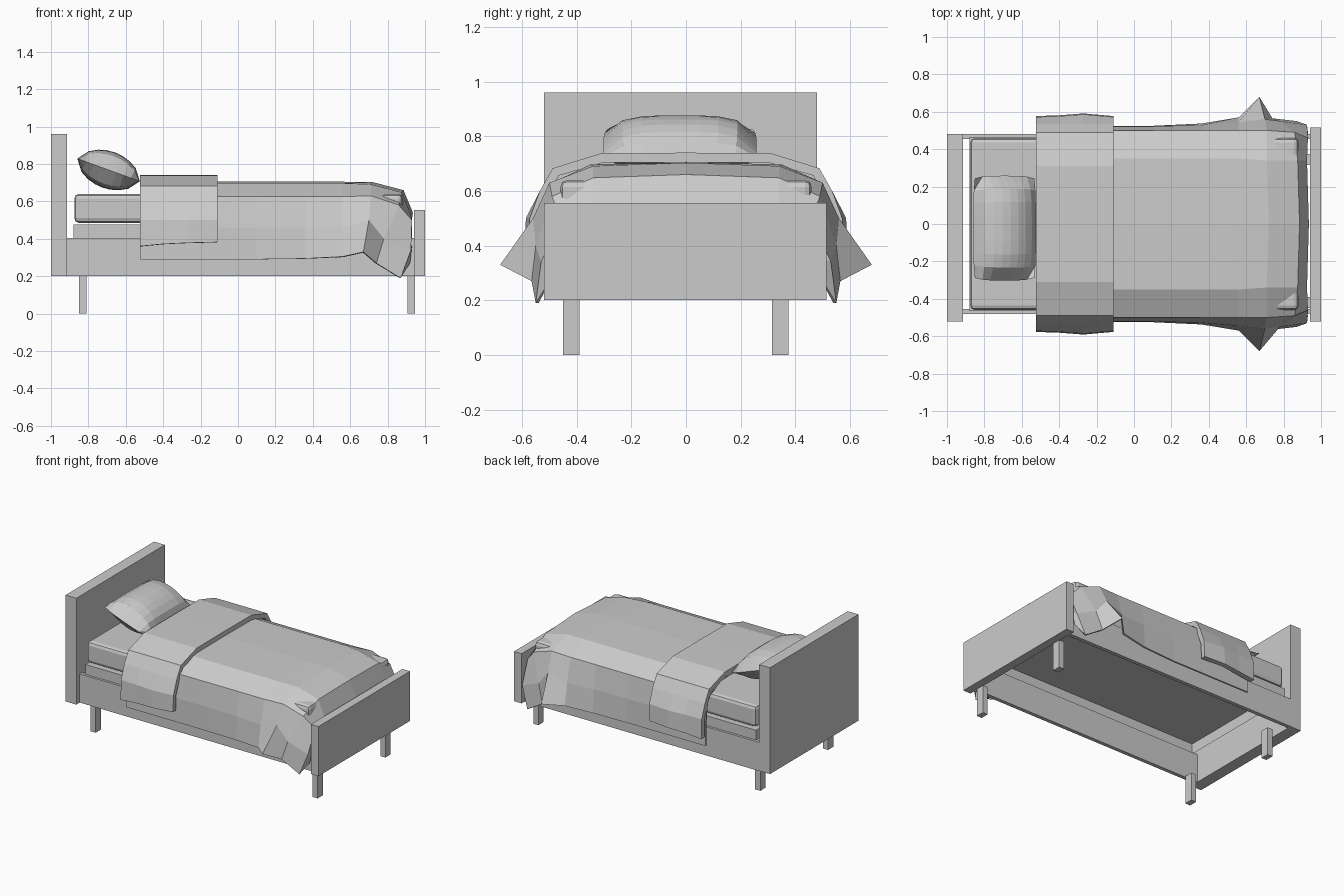
import bpy, bmesh, math
from mathutils import Matrix

cube = bpy.data.objects.get("Cube")
if cube:
    bpy.data.objects.remove(cube, do_unlink=True)

# One plain grey for the whole model
grey = bpy.data.materials.new("plain_grey")
grey.use_nodes = True
colour = (0.6, 0.6, 0.6, 1)
grey.diffuse_color = colour
grey.node_tree.nodes["Principled BSDF"].inputs["Base Color"].default_value = colour


def finish(name, bm):
    mesh = bpy.data.meshes.new(name)
    bm.to_mesh(mesh)
    bm.free()
    mesh.materials.append(grey)
    obj = bpy.data.objects.new(name, mesh)
    bpy.context.collection.objects.link(obj)
    return obj


def box(name, x, y, z, open_bottom=False, bevel=0):
    bm = bmesh.new()
    bmesh.ops.create_cube(bm, size=1)
    for v in bm.verts:
        v.co = [r[0] if c < 0 else r[1] for c, r in zip(v.co, (x, y, z))]
    bm.normal_update()
    if open_bottom:
        down = [f for f in bm.faces if f.normal.z < -0.5]
        bmesh.ops.delete(bm, geom=down, context="FACES")
    obj = finish(name, bm)
    if bevel:
        mod = obj.modifiers.new("rounded_edges", "BEVEL")
        mod.width, mod.segments = bevel, 2
    return obj


def sheet(name, rows, thickness):
    """Cloth from half cross-sections, mirrored across the bed's middle."""
    bm = bmesh.new()
    lines = []
    for row in rows:
        full = [(x, -y, z) for x, y, z in reversed(row[1:])] + list(row)
        lines.append([bm.verts.new(p) for p in full])
    for a, b in zip(lines, lines[1:]):
        for i in range(len(a) - 1):
            bm.faces.new((a[i], b[i], b[i + 1], a[i + 1]))
    bm.normal_update()
    if sum(f.normal.z for f in bm.faces) < 0:
        bmesh.ops.reverse_faces(bm, faces=bm.faces)
    obj = finish(name, bm)
    mod = obj.modifiers.new("cloth_thickness", "SOLIDIFY")
    mod.thickness, mod.offset = thickness, -1
    return obj


# Frame
box("headboard", (-1, -0.915), (-0.52, 0.48), (0.2, 0.96))
box("footboard", (0.94, 1), (-0.52, 0.515), (0.2, 0.555))
for side, name in ((-1, "front"), (1, "back")):
    box(name + "_rail", (-0.915, 0.94), sorted((side * 0.455, side * 0.482)), (0.2, 0.405))
for x, end in ((-0.85, "head"), (0.905, "foot")):
    for y, name in ((-0.45, "front"), (0.315, "back")):
        box(f"{end}_{name}_leg", (x, x + 0.04), (y, y + 0.06), (0, 0.202))

# Hollow bed base and mattress
box("bed_base", (-0.88, 0.92), (-0.465, 0.465), (0.4, 0.475), open_bottom=True)
box("mattress", (-0.875, 0.88), (-0.46, 0.46), (0.485, 0.64), bevel=0.025)

# Pillow: two bulged grids joined at the seam, leaning on the headboard
bm = bmesh.new()
for side in (-1, 1):
    grid = bmesh.ops.create_grid(bm, x_segments=8, y_segments=8, size=1)
    for v in grid["verts"]:
        u, w = v.co.x, v.co.y
        bulge = max(0, (1 - u * u) * (1 - w ** 4)) ** 0.65
        v.co = (0.178 * u * (1 - 0.05 * w ** 4), 0.28 * w * (1 - 0.05 * u ** 4), side * 0.1 * bulge)
    if side < 0:
        bmesh.ops.reverse_faces(bm, faces=list({f for v in grid["verts"] for f in v.link_faces}))
bmesh.ops.remove_doubles(bm, verts=bm.verts, dist=0.0005)
bmesh.ops.recalc_face_normals(bm, faces=bm.faces)
pillow = finish("pillow", bm)
pillow.matrix_world = Matrix.Translation((-0.692, -0.022, 0.768)) @ Matrix.Rotation(math.radians(20), 4, "Y")


# Duvet: straight body, then a flared corner tucked behind the footboard
def body(x, flare=0):
    return [(x, 0, 0.705), (x, 0.35, 0.697), (x, 0.5, 0.625), (x, 0.522 + flare / 2, 0.46), (x, 0.525 + flare, 0.29 + flare / 3)]


def corner(top, shoulder, middle, hem):
    x, z = top
    return [(x, 0, z), (x - 0.01, 0.34, z - 0.012), shoulder, middle, hem]


duvet_rows = [body(-0.52), body(-0.11), body(0.1), body(0.36, 0.012), body(0.56, 0.045),
              corner((0.72, 0.703), (0.71, 0.5, 0.63), (0.7, 0.56, 0.5), (0.67, 0.68, 0.33)),
              corner((0.885, 0.66), (0.86, 0.49, 0.58), (0.78, 0.55, 0.4), (0.74, 0.565, 0.27)),
              corner((0.935, 0.54), (0.93, 0.46, 0.5), (0.925, 0.53, 0.34), (0.87, 0.55, 0.19)),
              corner((0.915, 0.4), (0.91, 0.45, 0.4), (0.93, 0.49, 0.36), (0.92, 0.5, 0.27))]
sheet("duvet", duvet_rows, 0.012)

# Turned-down band over the head end of the duvet
band_rows = []
for x, hem, swell in ((-0.525, 0.36, 0), (-0.4, 0.372, 0.004), (-0.27, 0.378, 0.014), (-0.11, 0.382, 0)):
    band_rows.append([(x, 0, 0.74), (x, 0.31, 0.738), (x, 0.488, 0.683), (x, 0.535, 0.6),
                      (x, 0.572 + swell, 0.5), (x, 0.577 + swell, hem)])
sheet("turned_down_band", band_rows, 0.035)
